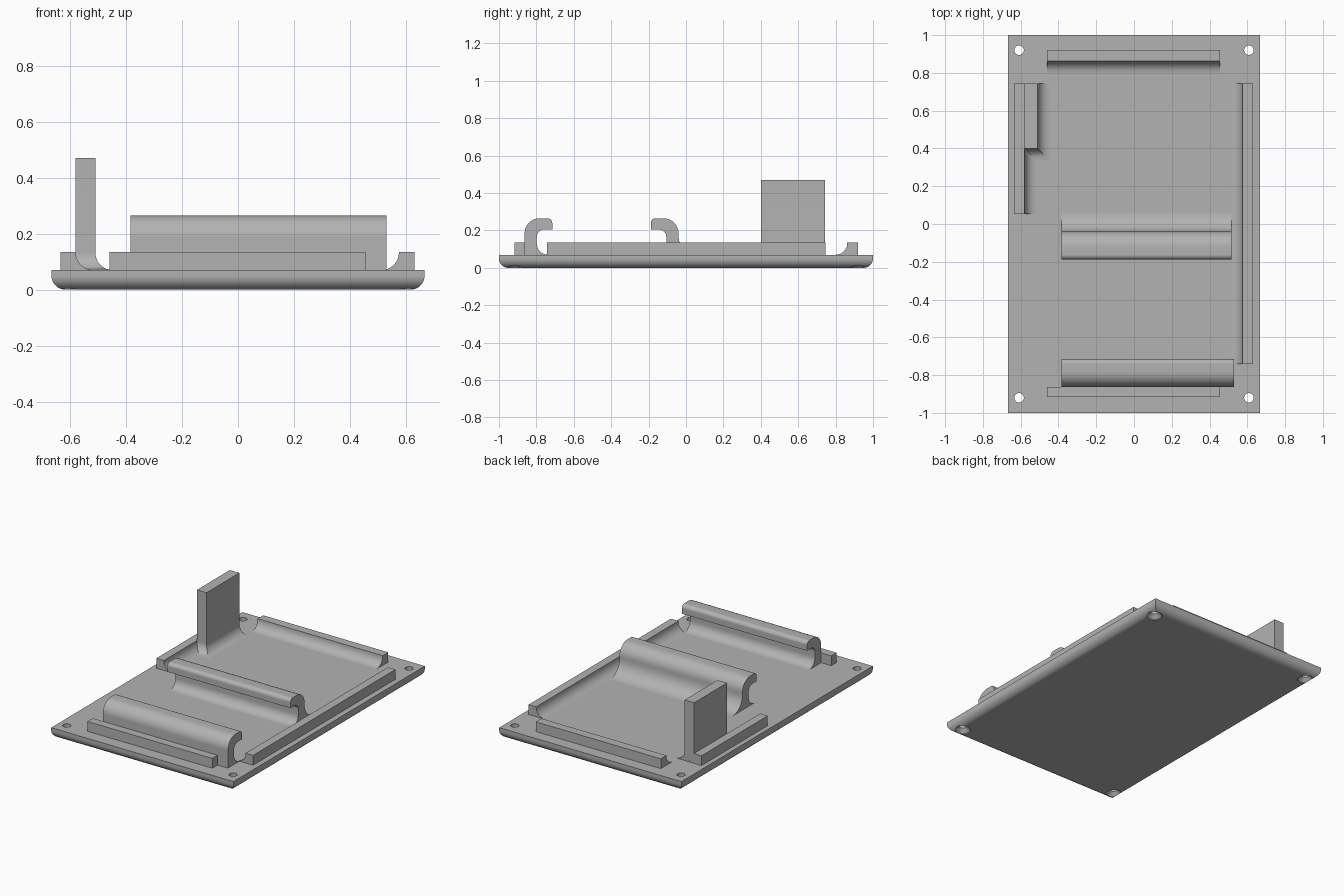
import bpy, bmesh
from math import sin, cos, pi, radians

cube = bpy.data.objects.get("Cube")
if cube:
    bpy.data.objects.remove(cube, do_unlink=True)

grey = bpy.data.materials.new("light grey")
grey.use_nodes = True
colour = (0.45, 0.45, 0.45, 1)
grey.diffuse_color = colour
grey.node_tree.nodes["Principled BSDF"].inputs["Base Color"].default_value = colour

TOP = 0.07      # top of the base plate
SINK = 0.01     # overlap of raised parts into the plate
R = 0.062       # fillet radius
SEG = 8


def finish(name, bm):
    bmesh.ops.recalc_face_normals(bm, faces=bm.faces[:])
    mesh = bpy.data.meshes.new(name)
    bm.to_mesh(mesh)
    bm.free()
    mesh.materials.append(grey)
    obj = bpy.data.objects.new(name, mesh)
    bpy.context.collection.objects.link(obj)
    return obj


def smooth(obj):
    obj.data.shade_smooth()
    obj.data.set_sharp_from_angle(angle=radians(30))
    mod = obj.modifiers.new("flat face normals", 'WEIGHTED_NORMAL')
    mod.keep_sharp = True


def bridge(bm, rings):
    """Skin a stack of equal vertex loops and cap both ends."""
    loops = [[bm.verts.new(p) for p in ring] for ring in rings]
    n = len(loops[0])
    for a, b in zip(loops, loops[1:]):
        for i in range(n):
            j = (i + 1) % n
            bm.faces.new((a[i], a[j], b[j], b[i]))
    bm.faces.new(loops[0])
    bm.faces.new(loops[-1])


def stack(name, box, levels, sides):
    """Rectangle lofted through (height, outward offset) on the chosen sides."""
    x0, x1, y0, y1 = box
    left, right, front, back = sides
    rings = []
    for z, d in levels:
        a, b, c, e = x0 - d * left, x1 + d * right, y0 - d * front, y1 + d * back
        rings.append([(a, c, z), (b, c, z), (b, e, z), (a, e, z)])
    bm = bmesh.new()
    bridge(bm, rings)
    return finish(name, bm)


def arc(cx, cy, r, start, end):
    angles = [radians(start + (end - start) * i / SEG) for i in range(SEG + 1)]
    return [(cx + r * cos(a), cy + r * sin(a)) for a in angles]


def filleted_block(name, box, height, sides):
    levels = [(TOP - SINK, R)]
    levels += [(z, d) for d, z in arc(R, TOP + R, R, 270, 180)]
    levels.append((height, 0))
    smooth(stack(name, box, levels, sides))


def hook(name, x0, x1, y, direction, inner, outer):
    """Hooked strip: stem back at y, lip pointing along direction."""
    stem, reach, top, under = 0.065, 0.148, 0.265, 0.205
    pts = [(-outer, TOP - SINK)]
    if outer:
        pts += arc(-outer, TOP + outer, outer, 270, 360)
    pts += arc(0.08, top - 0.08, 0.08, 180, 90)
    pts += arc(reach - 0.025, top - 0.025, 0.025, 90, 0)
    pts += [(reach, under)]
    pts += arc(stem + 0.04, under - 0.04, 0.04, 90, 180)
    pts += arc(stem + inner, TOP + inner, inner, 180, 270)
    pts += [(stem + inner, TOP - SINK)]
    bm = bmesh.new()
    bridge(bm, [[(x, y + direction * u, z) for u, z in pts] for x in (x0, x1)])
    smooth(finish(name, bm))


# Base plate with a rounded lower edge
edge = 0.05
levels = [(z, d) for d, z in arc(-edge, edge, edge, 270, 360)] + [(TOP, 0)]
plate = stack("base_plate", (-0.667, 0.667, -1, 1), levels, (1, 1, 1, 1))

# Countersunk corner holes
bm = bmesh.new()
for sx in (-1, 1):
    for sy in (-1, 1):
        rings = []
        for r, z in ((0.048, -0.02), (0.048, 0.005), (0.025, 0.03), (0.025, 0.1)):
            rings.append([(sx * 0.608 + r * cos(2 * pi * i / 24),
                           sy * 0.92 + r * sin(2 * pi * i / 24), z) for i in range(24)])
        bridge(bm, rings)
cutter = finish("hole_cutter", bm)
cutter.hide_render = True
cut = plate.modifiers.new("screw holes", 'BOOLEAN')
cut.operation = 'DIFFERENCE'
cut.solver = 'EXACT'
cut.object = cutter
bpy.context.view_layer.objects.active = plate
bpy.ops.object.modifier_apply(modifier=cut.name)
bpy.data.objects.remove(cutter, do_unlink=True)
smooth(plate)

# Low rails; sides are left, right, front, back in x and y order
RAIL = 0.135
filleted_block("back_rail", (-0.46, 0.455, 0.862, 0.92), RAIL, (0, 0, 1, 0))
filleted_block("left_rail", (0.575, 0.63, -0.742, 0.745), RAIL, (1, 0, 0, 0))
filleted_block("right_rail", (-0.635, -0.58, 0.053, 0.745), RAIL, (0, 1, 0, 0))
stack("front_rail", (-0.46, 0.455, -0.917, -0.862),
      [(TOP - SINK, 0), (RAIL, 0)], (0, 0, 0, 0))

# Tall upright tab
filleted_block("upright_tab", (-0.58, -0.51, 0.4, 0.743), 0.47, (0, 1, 1, 0))

# Hooked clips
hook("front_hook", -0.385, 0.53, -0.863, 1, 0.06, 0)
hook("middle_hook", -0.385, 0.515, -0.04, -1, 0.06, 0.1)
